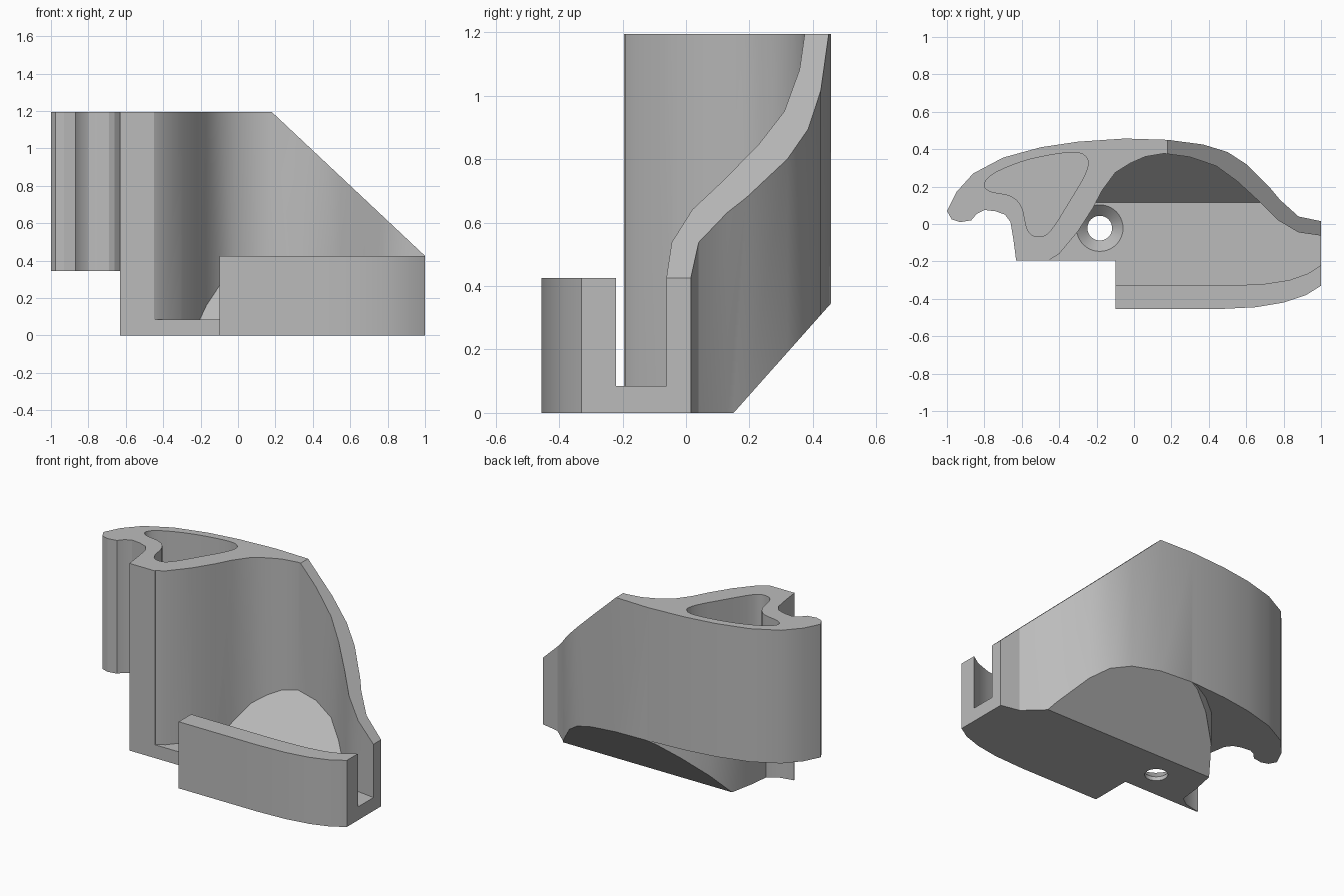
import bpy, bmesh, math
from mathutils import Vector

cube = bpy.data.objects.get("Cube")
if cube:
    bpy.data.objects.remove(cube, do_unlink=True)

TOP, FLOOR, PLATE, UNDER = 1.195, 0.085, 0.425, 0.345
SLOPE = 0.345 / 0.307

grey = bpy.data.materials.new("light grey plastic")
grey.use_nodes = True
grey.diffuse_color = (0.5, 0.5, 0.5, 1)
grey.node_tree.nodes["Principled BSDF"].inputs["Base Color"].default_value = (0.5, 0.5, 0.5, 1)


def prism(name, outline, z0, z1, planes=()):
    """Extrude a plan outline; each plane (point, normal) trims away its normal side."""
    bm = bmesh.new()
    face = bm.faces.new([bm.verts.new((x, y, z0)) for x, y in outline])
    new = bmesh.ops.extrude_face_region(bm, geom=[face])["geom"]
    bmesh.ops.translate(bm, vec=(0, 0, z1 - z0),
                        verts=[v for v in new if isinstance(v, bmesh.types.BMVert)])
    for point, normal in planes:
        geom = bm.verts[:] + bm.edges[:] + bm.faces[:]
        bmesh.ops.bisect_plane(bm, geom=geom, dist=1e-5, plane_co=point,
                               plane_no=Vector(normal).normalized(), clear_outer=True)
        bmesh.ops.holes_fill(bm, edges=[e for e in bm.edges if e.is_boundary], sides=0)
    bmesh.ops.recalc_face_normals(bm, faces=bm.faces)
    mesh = bpy.data.meshes.new(name)
    bm.to_mesh(mesh)
    bm.free()
    mesh.materials.append(grey)
    ob = bpy.data.objects.new(name, mesh)
    bpy.context.collection.objects.link(ob)
    return ob


def smooth_loop(points, steps=4):
    """Closed rounded outline through a few points."""
    out, n = [], len(points)
    for i in range(n):
        a, b, c, d = (Vector(points[(i + k) % n]) for k in (-1, 0, 1, 2))
        for s in range(steps):
            t = s / steps
            p = 0.5 * (2 * b + (c - a) * t + (2 * a - 5 * b + 4 * c - d) * t ** 2
                       + (3 * b - a - 3 * c + d) * t ** 3)
            out.append((p.x, p.y))
    return out


def cut(target, cutter):
    cutter.hide_render = True
    mod = target.modifiers.new("cut", "BOOLEAN")
    mod.operation, mod.solver, mod.object = "DIFFERENCE", "EXACT", cutter
    bpy.context.view_layer.objects.active = target
    bpy.ops.object.modifier_apply(modifier=mod.name)
    bpy.data.objects.remove(cutter, do_unlink=True)


# Whole body: curved back, hook on one side, bowed front plate
back = [(1, 0.015), (0.88, 0.04), (0.78, 0.13), (0.73, 0.19), (0.6, 0.32), (0.5, 0.385),
        (0.37, 0.425), (0.18, 0.45), (-0.05, 0.457), (-0.3, 0.44), (-0.5, 0.41),
        (-0.7, 0.355), (-0.86, 0.27), (-0.95, 0.17), (-1, 0.07)]
hook = [(-0.975, 0.025), (-0.93, 0.01), (-0.87, 0.02), (-0.84, 0.055), (-0.8, 0.075),
        (-0.74, 0.068), (-0.69, 0.05), (-0.66, 0.01), (-0.645, -0.08), (-0.63, -0.195)]
front = [(-0.1, -0.195), (-0.1, -0.455), (0.45, -0.455), (0.65, -0.445), (0.8, -0.42),
         (0.92, -0.38), (1, -0.33)]
body = prism("clip_body", back + hook + front, 0, TOP,
             [((0, 0.15, 0), (0, SLOPE, -1)),
              ((0.18, 0, TOP), (TOP - PLATE, 0, 0.82))])

# Open pocket between the wall and the front plate, with a sloping floor at the back
wall = [(-0.45, -0.19), (-0.4, -0.16), (-0.3, -0.04), (-0.22, 0.085), (-0.17, 0.18),
        (-0.1, 0.275), (-0.02, 0.325), (0.06, 0.36), (0.16, 0.377), (0.3, 0.358),
        (0.44, 0.31), (0.55, 0.23), (0.67, 0.12), (0.77, 0.02), (0.88, -0.045), (1, -0.062)]
plate = [(1.1, -0.062), (1.1, -0.22), (1, -0.22), (0.93, -0.265), (0.83, -0.3),
         (0.7, -0.32), (0.5, -0.33), (-0.45, -0.33)]
cut(body, prism("pocket_cutter", wall + plate, FLOOR, 1.4,
                [((0, 0.115, FLOOR), (0, SLOPE, -1))]))
cut(body, prism("plate_top_cutter",
                [(-0.2, -0.6), (1.2, -0.6), (1.2, -0.21), (-0.2, -0.21)], PLATE, 1.4))

# Undercut that lifts the hook off the base
under = [(0.0, 0.47), (-0.1, 0.44), (-0.22, 0.372), (-0.35, 0.265), (-0.43, 0.15),
         (-0.46, 0.0), (-0.475, -0.13), (-0.53, -0.17), (-0.62, -0.188), (-0.7, -0.19),
         (-1.2, -0.19), (-1.2, 0.6), (0.0, 0.6)]
cut(body, prism("undercut_cutter", under, -0.2, UNDER))

# Rounded hollow in the top of the hook
hollow = smooth_loop([(-0.8, 0.215), (-0.74, 0.275), (-0.56, 0.345), (-0.33, 0.383),
                      (-0.25, 0.35), (-0.26, 0.27), (-0.34, 0.13), (-0.45, -0.04),
                      (-0.52, -0.067), (-0.57, -0.03), (-0.6, 0.09), (-0.66, 0.15),
                      (-0.77, 0.175)])
cut(body, prism("hollow_cutter", hollow, UNDER + FLOOR, 1.4))

# Countersunk screw hole in the floor
for radius1, radius2, z0, z1 in ((0.066, 0.066, -0.1, 0.2), (0.066, 0.125, 0.025, FLOOR + 0.0005)):
    bpy.ops.mesh.primitive_cone_add(vertices=40, radius1=radius1, radius2=radius2,
                                    depth=z1 - z0, location=(-0.183, -0.022, (z0 + z1) / 2))
    cutter = bpy.context.object
    cutter.name = "screw_hole_cutter"
    cutter.data.materials.append(grey)
    cut(body, cutter)

# Smooth curved walls, crisp edges
bpy.ops.object.select_all(action="DESELECT")
body.select_set(True)
bpy.context.view_layer.objects.active = body
bpy.ops.object.shade_smooth_by_angle(angle=math.radians(25))
